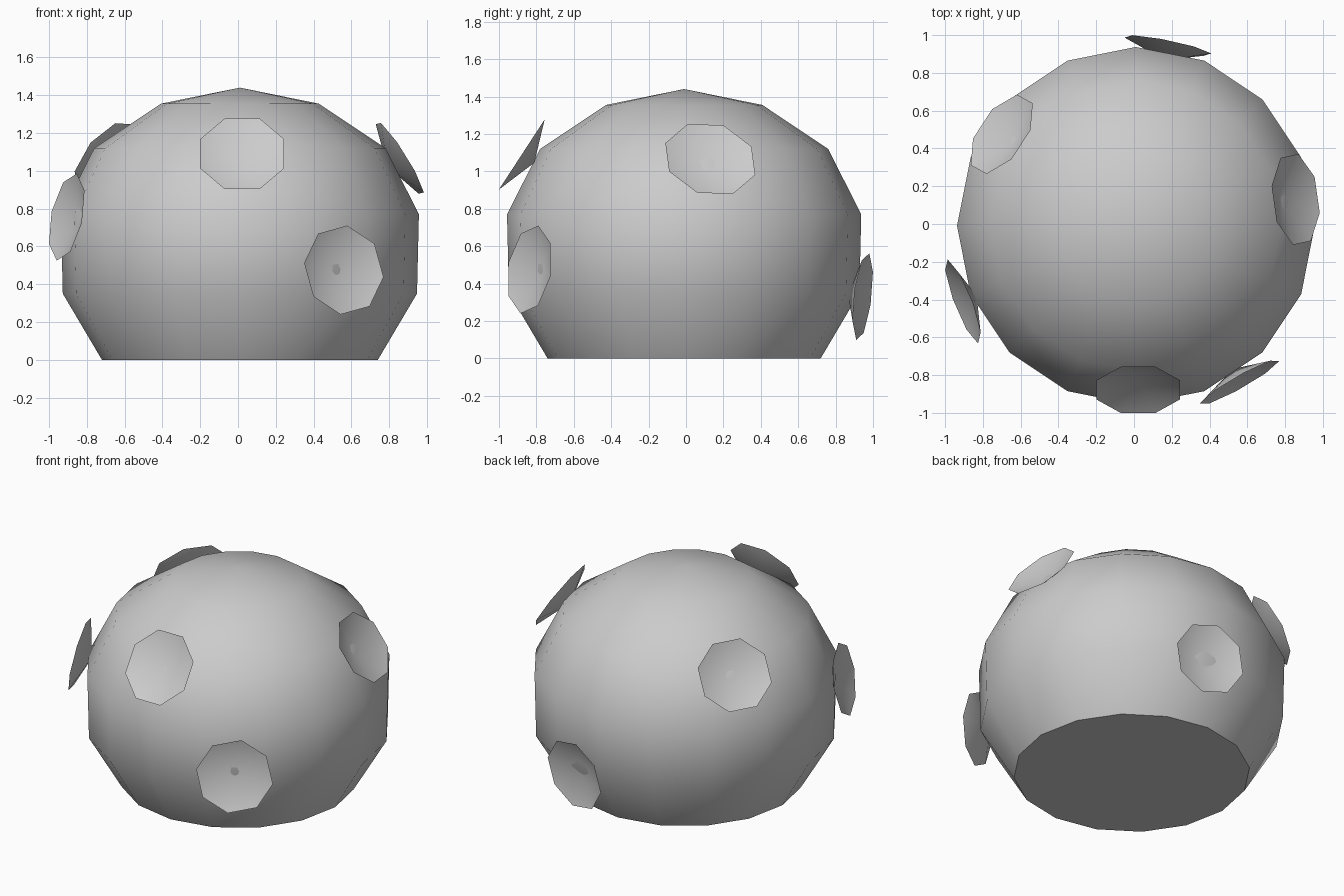
import bpy, bmesh, math
from mathutils import Vector

if "Cube" in bpy.data.objects:
    bpy.data.objects.remove(bpy.data.objects["Cube"])

CENTRE = Vector((0.01, -0.01, 0.5))


def finish(name, bm, angle):
    mesh = bpy.data.meshes.new(name)
    bm.to_mesh(mesh)
    bm.free()
    obj = bpy.data.objects.new(name, mesh)
    bpy.context.collection.objects.link(obj)
    bpy.ops.object.select_all(action='DESELECT')
    obj.select_set(True)
    bpy.context.view_layer.objects.active = obj
    bpy.ops.object.shade_smooth_by_angle(angle=math.radians(angle))
    return obj


# Dome body: 16-sided lathe with a flat base
def dome_body():
    profile = [(0.73, 0), (0.937, 0.35), (0.947, 0.77), (0.77, 1.12), (0.418, 1.355)]
    n = 16
    bm = bmesh.new()
    rings = [[bm.verts.new((CENTRE.x + r * math.cos(math.tau * i / n),
                            CENTRE.y + r * math.sin(math.tau * i / n), z))
              for i in range(n)] for r, z in profile]
    for a, b in zip(rings, rings[1:]):
        for i in range(n):
            j = (i + 1) % n
            bm.faces.new((a[i], a[j], b[j], b[i]))
    top = bm.verts.new((CENTRE.x, CENTRE.y, 1.44))
    for i in range(n):
        bm.faces.new((rings[-1][i], rings[-1][(i + 1) % n], top))
    bm.faces.new(rings[0][::-1])
    finish("dome_body", bm, 45)


# Shallow octagonal cup: rim spanned by half-axes u and v, tip sunk inward
def cup(name, c, u, v, phase=0.0, depth=0.08):
    c, u, v = Vector(c), Vector(u), Vector(v)
    normal = u.cross(v).normalized()
    if normal.dot(c - CENTRE) < 0:
        v = -v
        normal = -normal
    bm = bmesh.new()
    rim = []
    for i in range(8):
        a = math.radians(45 * i + phase)
        rim.append(bm.verts.new(c + u * math.cos(a) + v * math.sin(a)))
    tip = bm.verts.new(c - normal * depth)
    for i in range(8):
        bm.faces.new((rim[i], rim[(i + 1) % 8], tip))
    finish(name, bm, 45)


dome_body()
cup("cup_front_upper", (0.022, -0.878, 1.09), (0.24, 0, 0), (0, 0.1325, 0.203), 22.5)
cup("cup_front_lower", (0.56, -0.837, 0.475), (0.21, 0.1125, -0.037), (0.018, 0.0475, 0.235))
cup("cup_right", (0.856, 0.13, 1.066), (-0.08, 0.22, 0.067), (0.1, 0.12, -0.1875))
cup("cup_back_left", (-0.7, 0.475, 1.065), (0.08, 0.21, -0.084), (0.152, 0.022, 0.18))
cup("cup_left", (-0.906, -0.41, 0.755), (0.053, -0.012, 0.23), (0.08, -0.222, -0.03))
cup("cup_back_lower", (0.18, 0.945, 0.33), (-0.037, 0.035, 0.2315), (-0.23, 0.042, -0.043))
